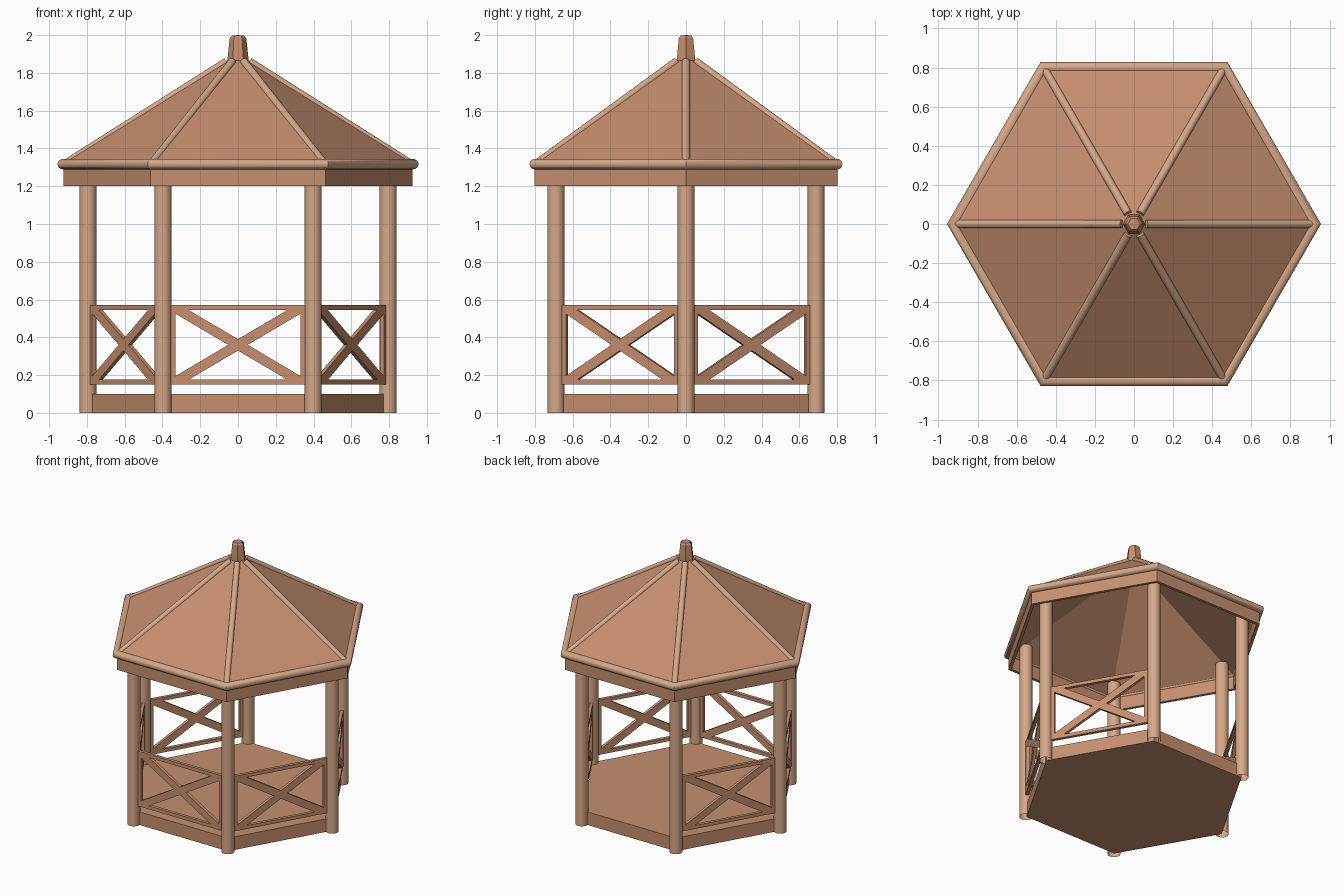
import bpy, bmesh, math
from mathutils import Vector, Matrix

if "Cube" in bpy.data.objects:
    bpy.data.objects.remove(bpy.data.objects["Cube"])

C30 = math.cos(math.pi / 6)

def material(name, col):
    m = bpy.data.materials.new(name)
    m.diffuse_color = (*col, 1)
    m.use_nodes = True
    m.node_tree.nodes["Principled BSDF"].inputs["Base Color"].default_value = m.diffuse_color
    return m

WOOD = material("warm wood", (0.57, 0.275, 0.16))
POLE = material("pale pole wood", (0.67, 0.39, 0.25))

def finish(name, bm, mat, smooth=False):
    bmesh.ops.remove_doubles(bm, verts=bm.verts, dist=1e-5)
    bmesh.ops.recalc_face_normals(bm, faces=bm.faces)
    me = bpy.data.meshes.new(name)
    bm.to_mesh(me)
    bm.free()
    me.materials.append(mat)
    if smooth:
        me.polygons.foreach_set("use_smooth", [True] * len(me.polygons))
        me.set_sharp_from_angle(angle=math.radians(35))
    ob = bpy.data.objects.new(name, me)
    bpy.context.collection.objects.link(ob)
    return ob

def hex_sweep(name, profile, mat, closed=True, smooth=False):
    """Turn a (corner radius, z) profile around z in six flat sides."""
    bm = bmesh.new()
    rings = []
    for k in range(6):
        a = k * math.pi / 3
        rings.append([bm.verts.new((r * math.cos(a), r * math.sin(a), z)) for r, z in profile])
    n = len(profile)
    for k in range(6):
        p, q = rings[k], rings[(k + 1) % 6]
        for i in range(n if closed else n - 1):
            j = (i + 1) % n
            pts = [p[i], q[i], q[j], p[j]]
            if profile[i][0] == 0:
                pts = [p[i], q[j], p[j]]
            elif profile[j][0] == 0:
                pts = [p[i], q[i], p[j]]
            bm.faces.new(pts)
    return finish(name, bm, mat, smooth)

def rod(name, a, b, r, mat, seg=24, caps=True):
    a, b = Vector(a), Vector(b)
    d = b - a
    bm = bmesh.new()
    rot = d.to_track_quat('Z', 'Y').to_matrix().to_4x4()
    bmesh.ops.create_cone(bm, cap_ends=caps, segments=seg, radius1=r, radius2=r, depth=d.length,
                          matrix=Matrix.Translation((a + b) / 2) @ rot)
    return finish(name, bm, mat, True)

# Floor slab
hex_sweep("floor", [(0, 0), (0.79, 0), (0.79, 0.1), (0, 0.1)], WOOD, closed=False)

# Open-ended posts and roof ridge poles at each corner
for k in range(6):
    a = k * math.pi / 3
    c, s = math.cos(a), math.sin(a)
    rod(f"post_{k+1}", (0.795 * c, 0.795 * s, 0), (0.795 * c, 0.795 * s, 1.355), 0.045, POLE, caps=False)
    rod(f"ridge_pole_{k+1}", (0.91 * c, 0.91 * s, 1.322), (0.06 * c, 0.06 * s, 1.86), 0.021, POLE, 16)

# Railings: one plate each with four triangular openings; the back stays open
for k in range(6):
    if k == 1:
        continue
    bm = bmesh.new()
    corners = [bm.verts.new((x, 0, z)) for x, z in
               ((-0.356, 0.15), (0.356, 0.15), (0.356, 0.57), (-0.356, 0.57))]
    panel = bm.faces.new(corners)
    bmesh.ops.poke(bm, faces=[panel])
    inner = bm.faces[:]
    bmesh.ops.inset_individual(bm, faces=inner, thickness=0.026, use_even_offset=True)
    bmesh.ops.delete(bm, geom=inner, context='FACES')
    ext = bmesh.ops.extrude_face_region(bm, geom=bm.faces[:], use_keep_orig=True)
    top = [g for g in ext["geom"] if isinstance(g, bmesh.types.BMVert)]
    bmesh.ops.translate(bm, verts=bm.verts, vec=(0, -0.012, 0))
    bmesh.ops.translate(bm, verts=top, vec=(0, 0.024, 0))
    a = math.radians(120 + 60 * k)
    bm.transform(Matrix.Rotation(a, 4, 'Z') @ Matrix.Translation((0, -0.795 * C30, 0)))
    finish(f"railing_{k+1}", bm, WOOD)

# Fascia board under the eaves
hex_sweep("fascia", [(0.925, 1.2), (0.925, 1.31), (0.9, 1.31), (0.9, 1.2)], WOOD)

# Rounded eaves trim
trim = [((0.80 + 0.028 * math.cos(t)) / C30, 1.317 + 0.028 * math.sin(t))
        for t in (i * math.pi / 8 for i in range(16))]
hex_sweep("eaves_trim", trim, POLE, smooth=True)

# Hollow six-sided roof
hex_sweep("roof", [(0, 1.9), (0.917, 1.332), (0.917, 1.305), (0.9, 1.305), (0, 1.87)], WOOD, closed=False)

# Finial
hex_sweep("finial", [(0, 1.84), (0.057, 1.84), (0.055, 1.88), (0.044, 1.983), (0.032, 1.997), (0, 2.0)],
          WOOD, closed=False)
